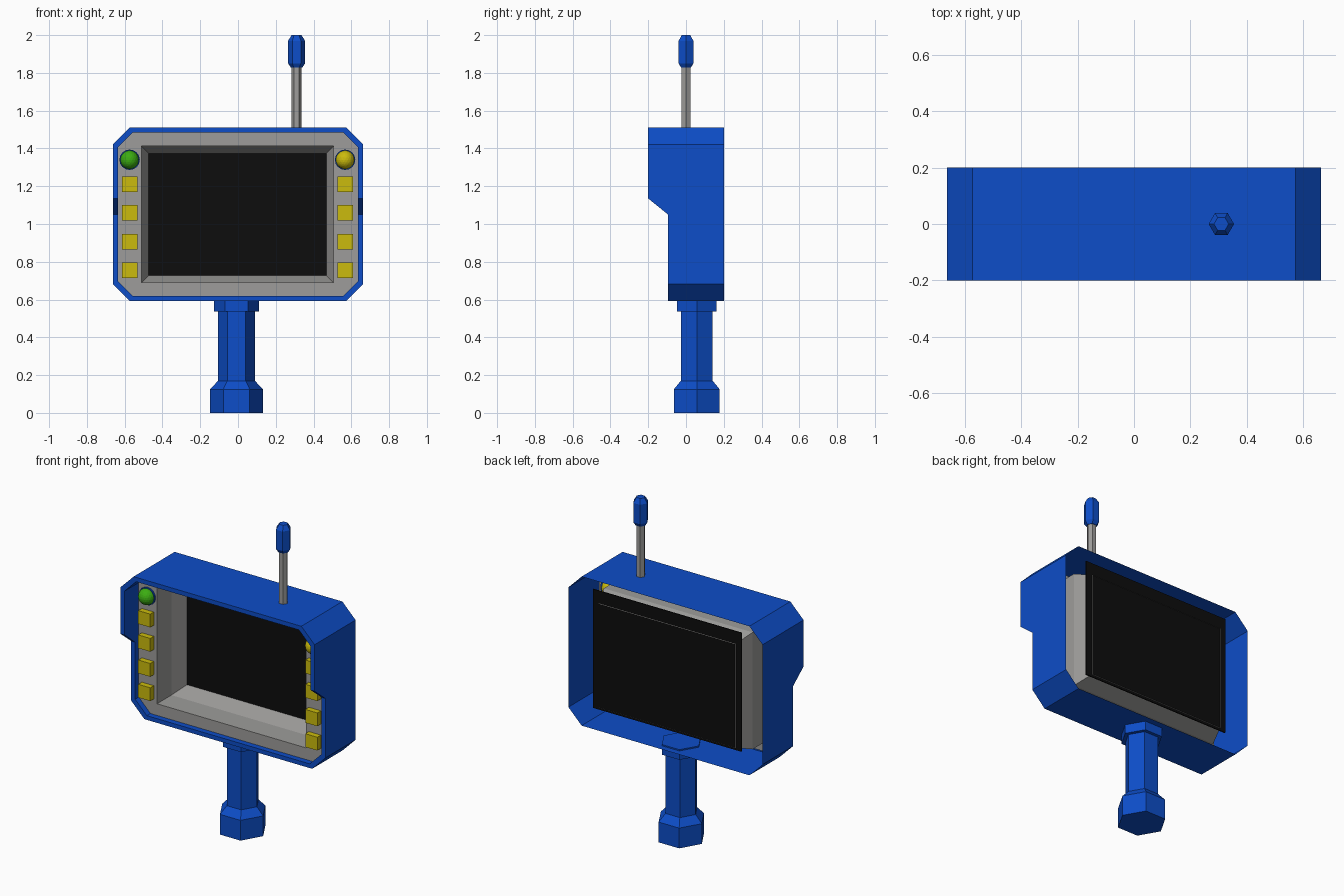
import bpy, bmesh, math

if "Cube" in bpy.data.objects:
    bpy.data.objects.remove(bpy.data.objects["Cube"])


def material(name, rgb):
    m = bpy.data.materials.new(name)
    m.diffuse_color = (*rgb, 1)
    m.use_nodes = True
    m.node_tree.nodes["Principled BSDF"].inputs["Base Color"].default_value = m.diffuse_color
    return m


BLUE = material("blue", (0.004, 0.075, 0.58))
GREY = material("grey", (0.34, 0.335, 0.325))
BLACK = material("black", (0.004, 0.004, 0.004))
YELLOW = material("yellow", (0.60, 0.50, 0.004))
GREEN = material("green", (0.045, 0.42, 0.006))


def finish(bm, name, mat, loc=(0, 0, 0)):
    bmesh.ops.remove_doubles(bm, verts=bm.verts, dist=1e-5)
    bmesh.ops.recalc_face_normals(bm, faces=bm.faces)
    me = bpy.data.meshes.new(name)
    bm.to_mesh(me)
    bm.free()
    me.materials.append(mat)
    ob = bpy.data.objects.new(name, me)
    ob.location = loc
    bpy.context.collection.objects.link(ob)
    return ob


def loft(name, loops, mat, loc=(0, 0, 0), caps=False):
    """Skin closed loops that all have the same number of points."""
    bm = bmesh.new()
    rings = [[bm.verts.new(p) for p in loop] for loop in loops]
    n = len(rings[0])
    for a, b in zip(rings, rings[1:]):
        for i in range(n):
            j = (i + 1) % n
            bm.faces.new((a[i], a[j], b[j], b[i]))
    if caps:
        bm.faces.new(rings[0])
        bm.faces.new(rings[-1])
    return finish(bm, name, mat, loc)


def hex_turned(name, profile, mat, x, y):
    """Six-sided turned part from (radius, z) pairs."""
    loops = [[(r * math.cos(k * math.pi / 3), r * math.sin(k * math.pi / 3), z)
              for k in range(6)] for r, z in profile]
    return loft(name, loops, mat, (x, y, 0), caps=True)


def box(name, x0, x1, y0, y1, z0, z1, mat):
    loops = [[(x0, y, z0), (x1, y, z0), (x1, y, z1), (x0, y, z1)] for y in (y0, y1)]
    return loft(name, loops, mat, caps=True)


# Housing: chamfered shell, open at the back, with a stepped hood at the front
PANEL_Y = -0.06


def octagon(hx, z0, z1, c, y, hood=True):
    side = [(hx, z0 + c), (hx, 1.05), (hx, 1.135), (hx, z1 - c)]
    if not hood:
        side = [side[0], side[-1]]
    right = [(hx - c, z0)] + side + [(hx - c, z1)]
    pts = right + [(-x, z) for x, z in reversed(right)]
    return [(x, y(z), z) for x, z in pts]


def hood_y(z):
    return -0.2 if z > 1.1 else -0.095


OUTER = (0.663, 0.592, 1.512, 0.09)
INNER = (0.636, 0.618, 1.485, 0.08)
loft("housing", [octagon(*OUTER, lambda z: 0.2),
                 octagon(*OUTER, hood_y),
                 octagon(*INNER, hood_y),
                 octagon(*INNER, lambda z: PANEL_Y)], BLUE)


# Front panel with the deep screen tunnel
def rect(hx, z0, z1, y):
    # each side pair shares a corner so it matches the eight panel points
    c = -0.003
    corner = [(c + hx, z0), (c + hx, z1), (c - hx, z1), (c - hx, z0)]
    return [(x, y, z) for x, z in corner for _ in range(2)]


def clean_loft(name, loops, mat):
    bm = bmesh.new()
    for a, b in zip(loops, loops[1:]):
        for i in range(len(a)):
            j = (i + 1) % len(a)
            pts = list(dict.fromkeys((a[i], a[j], b[j], b[i])))
            if len(pts) > 2:
                bm.faces.new([bm.verts.new(p) for p in pts])
    return finish(bm, name, mat)


clean_loft("front_panel", [octagon(*INNER, lambda z: PANEL_Y, hood=False),
                           rect(0.508, 0.69, 1.412, PANEL_Y),
                           rect(0.508, 0.69, 1.412, 0.08),
                           rect(0.467, 0.73, 1.37, 0.191)], GREY)

# Screen plate at the back of the tunnel
box("screen", -0.51, 0.505, 0.18, 0.187, 0.715, 1.448, BLACK)

# Buttons and indicator lamps on both sides
for side, cx, lamp in (("left", -0.574, GREEN), ("right", 0.567, YELLOW)):
    for i, z in enumerate((1.21, 1.06, 0.905, 0.755)):
        box(f"{side}_button_{i + 1}", cx - 0.041, cx + 0.041, -0.095, PANEL_Y + 0.01,
            z - 0.041, z + 0.041, YELLOW)
    ring = [[(r * math.cos(k * math.pi / 8), y, r * math.sin(k * math.pi / 8))
             for k in range(16)] for r, y in ((0.054, PANEL_Y + 0.01), (0.054, PANEL_Y - 0.01))]
    loft(f"{side}_lamp_collar", ring, BLUE, (cx, 0, 1.34), caps=True)
    bm = bmesh.new()
    bmesh.ops.create_icosphere(bm, subdivisions=3, radius=0.049)
    finish(bm, f"{side}_lamp", lamp, (cx, PANEL_Y - 0.01, 1.34))

# Handle with flared foot and top collar
hex_turned("handle", [(0.14, 0), (0.14, 0.125), (0.0975, 0.17), (0.0975, 0.537),
                      (0.12, 0.537), (0.12, 0.6)], BLUE, -0.008, 0.057)

# Antenna rod and tip
hex_turned("antenna_rod", [(0.026, 1.49), (0.026, 1.84)], GREY, 0.31, 0)
hex_turned("antenna_tip", [(0.03, 1.828), (0.045, 1.85), (0.045, 1.97), (0.026, 2.0)],
           BLUE, 0.31, 0)
